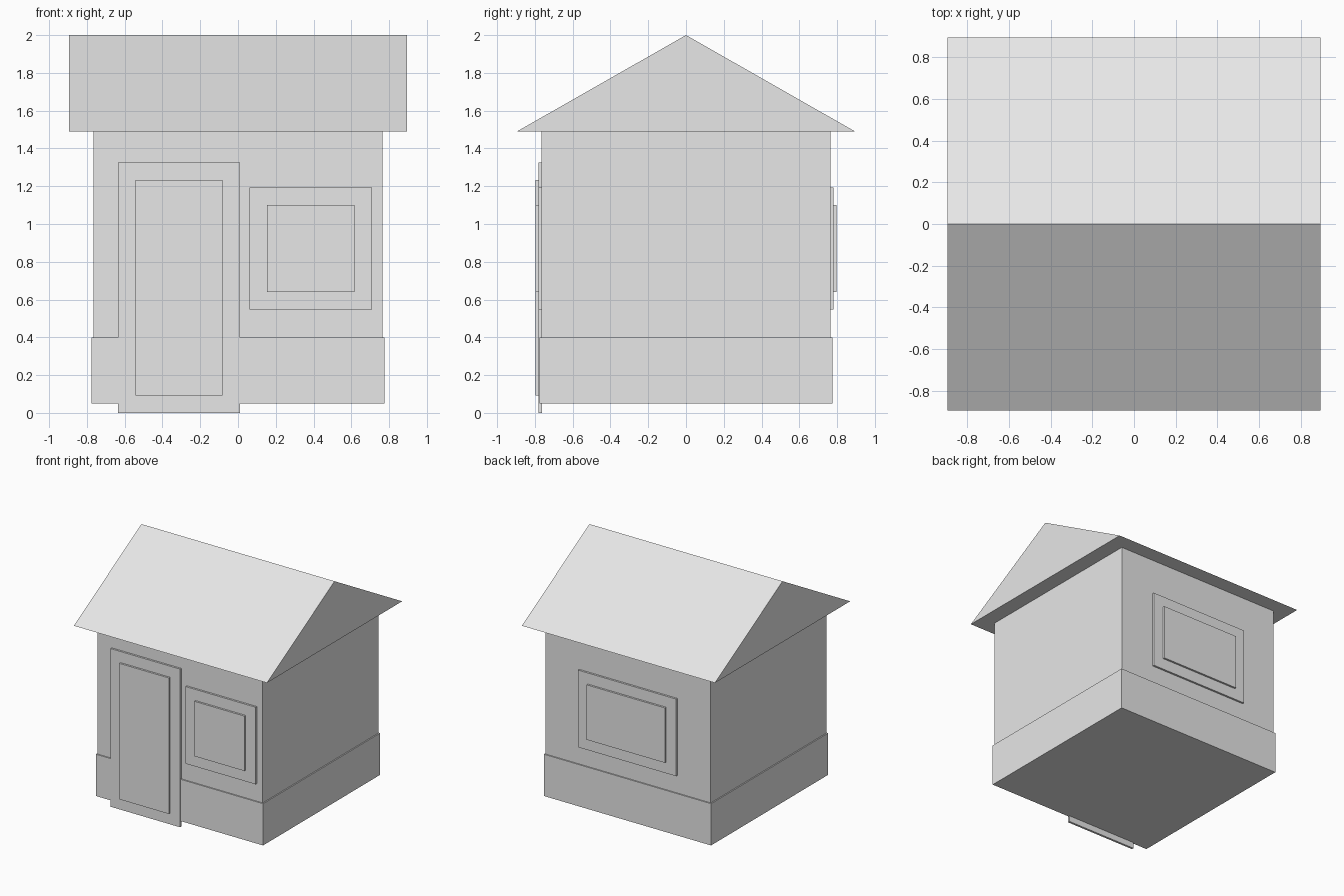
import bpy
import bmesh

cube = bpy.data.objects.get("Cube")
if cube:
    bpy.data.objects.remove(cube)

grey = bpy.data.materials.new("light grey")
grey.use_nodes = True
grey.diffuse_color = (0.8, 0.8, 0.8, 1)
grey.node_tree.nodes["Principled BSDF"].inputs["Base Color"].default_value = grey.diffuse_color


def add_object(name, bm):
    bmesh.ops.recalc_face_normals(bm, faces=bm.faces)
    mesh = bpy.data.meshes.new(name)
    bm.to_mesh(mesh)
    bm.free()
    mesh.materials.append(grey)
    obj = bpy.data.objects.new(name, mesh)
    bpy.context.collection.objects.link(obj)
    return obj


def box(name, x, y, z):
    """Box spanning the given (low, high) range on each axis."""
    bm = bmesh.new()
    bmesh.ops.create_cube(bm, size=1)
    for v in bm.verts:
        v.co = [lo + (c + 0.5) * (hi - lo) for c, (lo, hi) in zip(v.co, (x, y, z))]
    return add_object(name, bm)


WALL = 0.765       # half width of the walls
FRAME = 0.781      # outer face of the frames
PANEL = 0.797      # outer face of the panels
BORDER = 0.093     # visible frame width


def framed_panel(name, side, x, z):
    """Flat frame with a raised panel; side is -1 for the front, 1 for the back."""
    def depth(outer):
        return sorted((side * (WALL - 0.002), side * outer))
    box(name + "_frame", x, depth(FRAME), z)
    box(name + "_panel", (x[0] + BORDER, x[1] - BORDER), depth(PANEL),
        (z[0] + BORDER, z[1] - BORDER))


# Plinth and walls
box("plinth", (-0.775, 0.775), (-0.775, 0.775), (0.05, 0.4))
box("walls", (-WALL, WALL), (-WALL, WALL), (0.4, 1.49))

# Gable roof: triangular profile extruded along x
EAVE = 0.895
bm = bmesh.new()
profile = [(-EAVE, 1.49), (EAVE, 1.49), (0, 2)]
gable = bm.faces.new([bm.verts.new((-EAVE, y, z)) for y, z in profile])
result = bmesh.ops.extrude_face_region(bm, geom=[gable], use_keep_orig=True)
moved = [g for g in result["geom"] if isinstance(g, bmesh.types.BMVert)]
bmesh.ops.translate(bm, verts=moved, vec=(2 * EAVE, 0, 0))
add_object("roof", bm)

# Door and windows
framed_panel("door", -1, (-0.635, 0.01), (0, 1.325))
framed_panel("front_window", -1, (0.06, 0.71), (0.547, 1.193))
framed_panel("back_window", 1, (-0.455, 0.455), (0.547, 1.193))
